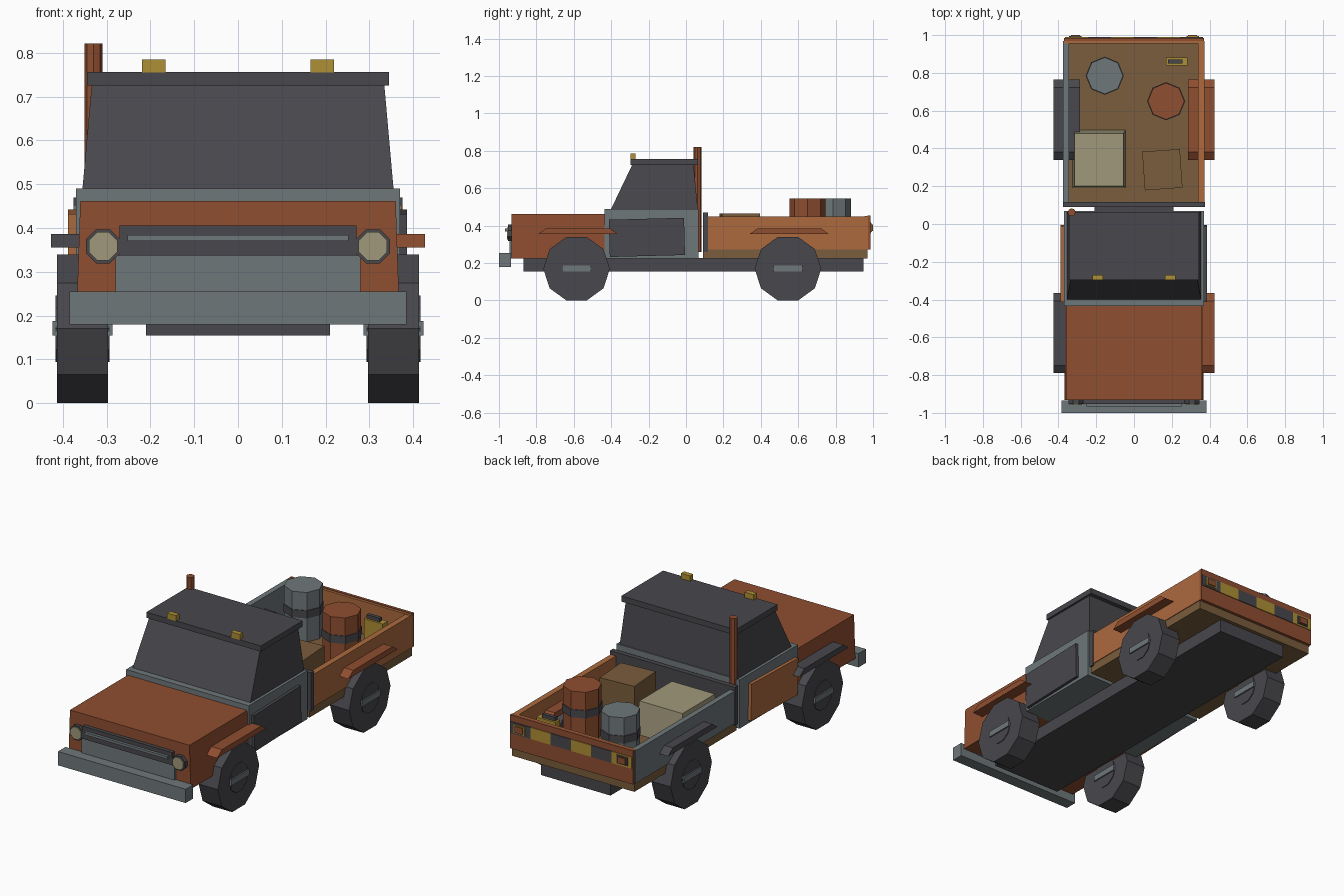
import bpy, math
from mathutils import Matrix, Vector

if "Cube" in bpy.data.objects:
    bpy.data.objects.remove(bpy.data.objects["Cube"])


def material(name, r, g, b):
    m = bpy.data.materials.new(name)
    lin = [((c / 255 + 0.055) / 1.055) ** 2.4 for c in (r, g, b)]
    m.diffuse_color = (*lin, 1)
    m.use_nodes = True
    m.node_tree.nodes["Principled BSDF"].inputs["Base Color"].default_value = m.diffuse_color
    return m


RUST = material("rust_paint", 143, 78, 48)
ORANGE = material("light_orange_paint", 172, 106, 63)
GREY = material("grey_metal", 111, 119, 122)
DARK = material("dark_grey", 72, 71, 76)
BROWN = material("brown_wood", 122, 93, 60)
CREAM = material("cream", 161, 153, 123)
YELLOW = material("yellow", 175, 144, 54)


def loft(name, bottom, top, mat):
    """Solid between two matching rings of points."""
    n = len(bottom)
    faces = [tuple(range(n))[::-1], tuple(range(n, 2 * n))]
    faces += [(i, (i + 1) % n, n + (i + 1) % n, n + i) for i in range(n)]
    mesh = bpy.data.meshes.new(name)
    mesh.from_pydata([Vector(p) for p in bottom + top], [], faces)
    mesh.materials.append(mat)
    ob = bpy.data.objects.new(name, mesh)
    bpy.context.collection.objects.link(ob)
    return ob


def rect(x0, x1, y0, y1, z):
    return [(x0, y0, z), (x1, y0, z), (x1, y1, z), (x0, y1, z)]


def box(name, x, y, z, mat, top=None, turn=0, axis='Z'):
    """Box from ranges; top gives other x and y ranges for the upper face."""
    tx, ty = top or (x, y)
    ob = loft(name, rect(*x, *y, z[0]), rect(*tx, *ty, z[1]), mat)
    if turn:
        c = Vector((sum(x) / 2, sum(y) / 2, sum(z) / 2))
        ob.data.transform(Matrix.Translation(c) @ Matrix.Rotation(math.radians(turn), 4, axis)
                          @ Matrix.Translation(-c))
    return ob


def ring(n, r, turn=0):
    return [(r * math.cos(math.tau * i / n + turn), r * math.sin(math.tau * i / n + turn))
            for i in range(n)]


def drum(name, x, y, z0, z1, r, mat):
    pts = ring(8, r)
    return loft(name, [(x + a, y + b, z0) for a, b in pts], [(x + a, y + b, z1) for a, b in pts], mat)


def disc_x(name, x0, x1, y, z, r, n, mat):
    pts = ring(n, r)
    return loft(name, [(x0, y + a, z + b) for a, b in pts], [(x1, y + a, z + b) for a, b in pts], mat)


def disc_y(name, x, z, y0, y1, r, mat):
    pts = ring(8, r, math.pi / 8)
    return loft(name, [(x + a, y1, z + b) for a, b in pts], [(x + a, y0, z + b) for a, b in pts], mat)


# Chassis and wheels
box("chassis", (-.21, .21), (-.87, .95), (.155, .228), DARK)
for side, label in ((1, "right"), (-1, "left")):
    for y, end in ((-.585, "front"), (.545, "rear")):
        tag = f"{end}_{label}"
        a, b = sorted((side * .297, side * .413))
        disc_x("wheel_" + tag, a, b, y, .17, .178, 10, DARK)
        disc_x("hub_" + tag, a - .004, b + .004, y, .17, .08, 10, DARK)
        box("hub_bar_" + tag, (a - .011, b + .011), (y - .078, y + .078), (.155, .187), GREY)
        # Fender with sloped ends
        fx = tuple(sorted((side * .285, side * .427)))
        fy = y + .007
        box("fender_" + tag, fx, (fy - .212, fy + .212), (.355, .386),
            RUST if side > 0 else DARK, (fx, (fy - .17, fy + .17)))

# Hood and front end
box("hood", (-.368, .368), (-.932, -.43), (.225, .462), RUST, ((-.36, .36), (-.932, -.43)))
box("front_panel", (-.28, .28), (-.945, -.925), (.225, .337), GREY)
box("grille", (-.27, .27), (-.952, -.925), (.337, .406), DARK)
box("grille_bar", (-.252, .252), (-.967, -.95), (.37, .384), GREY)
box("front_bumper", (-.385, .385), (-1, -.935), (.18, .255), GREY)
for side, label in ((1, "right"), (-1, "left")):
    disc_y("headlight_rim_" + label, side * .308, .358, -.952, -.925, .042, DARK)
    disc_y("headlight_" + label, side * .308, .358, -.958, -.94, .035, CREAM)

# Cab
box("cab_body", (-.37, .37), (-.435, .068), (.225, .49), GREY)
box("cab_windows", (-.355, .355), (-.4, .063), (.49, .727), DARK, ((-.334, .334), (-.287, .04)))
box("roof", (-.345, .345), (-.296, .064), (.725, .756), DARK)
box("door_right", (.36, .386), (-.41, -.008), (.238, .437), DARK, turn=1.5, axis='X')
box("door_left", (-.388, -.36), (-.41, -.008), (.238, .437), ORANGE, turn=1.5, axis='X')
for x in (-.192, .192):
    box("roof_light", (x - .027, x + .027), (-.297, -.27), (.755, .785), YELLOW)
drum("exhaust_pipe", -.33, .062, .26, .821, .021, RUST)

# Cargo bed
box("bed_floor", (-.368, .368), (.09, .97), (.225, .275), BROWN)
box("bed_wall_right", (.34, .372), (.09, .97), (.272, .45), ORANGE)
box("bed_wall_left", (-.375, -.345), (.09, .97), (.272, .45), GREY)
box("bed_bulkhead", (-.376, .376), (.09, .117), (.26, .47), DARK)
box("tailgate_inner", (-.37, .37), (.955, .972), (.272, .452), ORANGE)
box("tailgate", (-.37, .37), (.97, .986), (.272, .455), RUST)

# Warning stripes and tail lamps
for i in range(6):
    x = .366 - i * .122
    box("warning_stripe", (x - .122, x), (.984, .99), (.357, .42), YELLOW if i % 2 else DARK)
for x in (-.31, .31):
    box("tail_lamp_frame", (x - .033, x + .033), (.985, .994), (.366, .412), DARK if x < 0 else YELLOW)
    box("tail_lamp", (x - .024, x + .024), (.985, 1), (.372, .406), RUST)

# Cargo
for x, y, mat, label in ((-.155, .785, GREY, "grey"), (.17, .65, RUST, "rust")):
    drum("barrel_" + label, x, y, .275, .545, .097, mat)
    drum("barrel_band_" + label, x, y, .405, .447, .101, DARK)
box("cream_crate", (-.325, -.045), (.192, .498), (.275, .45), CREAM, ((-.315, -.055), (.2, .48)))
box("brown_crate", (.05, .25), (.185, .39), (.275, .465), BROWN, turn=4)
box("fuel_can", (.17, .284), (.84, .882), (.275, .425), YELLOW)
box("fuel_can_handle", (.18, .257), (.851, .871), (.425, .445), DARK)
